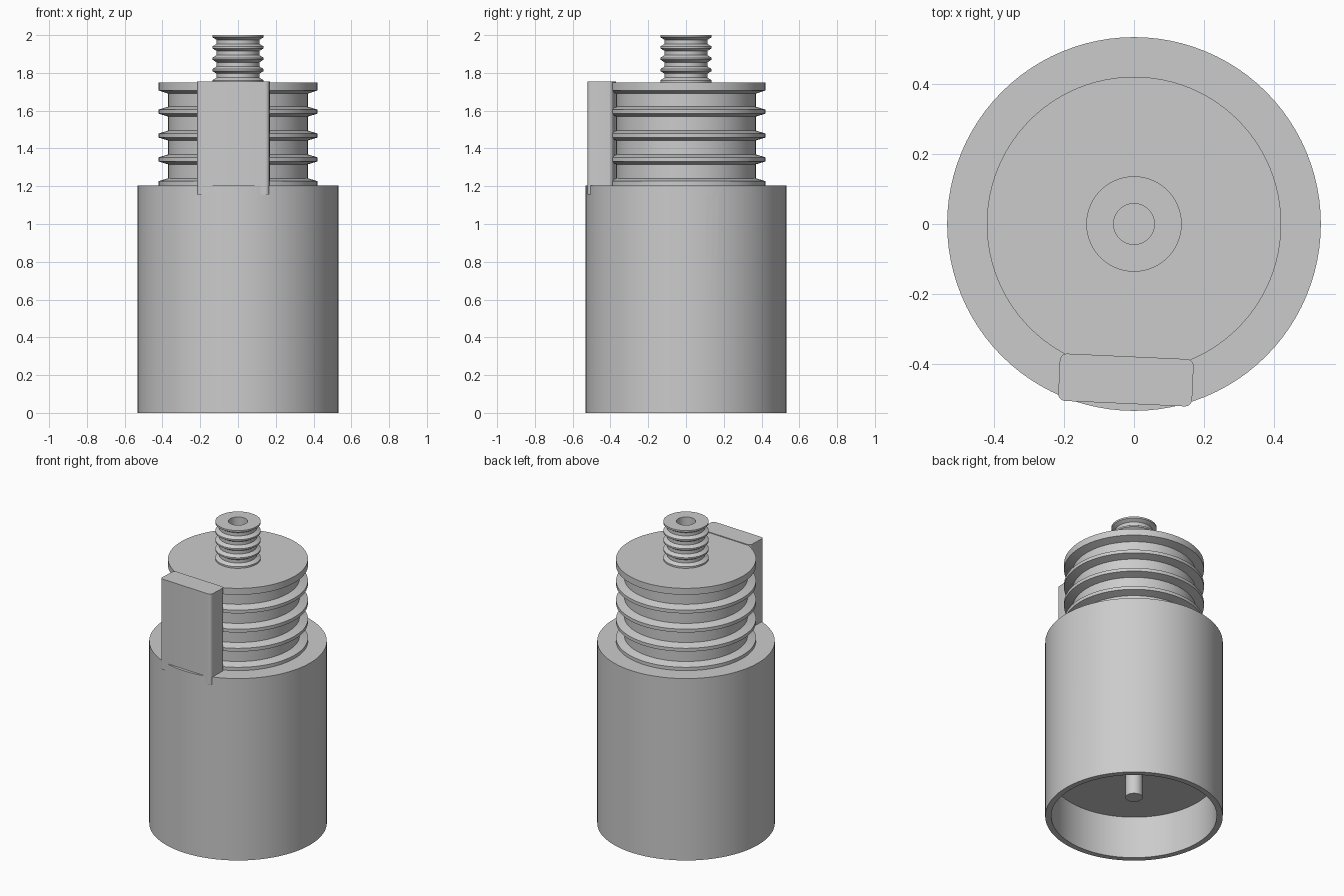
import bpy, bmesh, math
from mathutils import Matrix, Vector

if "Cube" in bpy.data.objects:
    bpy.data.objects.remove(bpy.data.objects["Cube"])

SEGMENTS = 96
grey = bpy.data.materials.new("plain_grey")
grey.diffuse_color = (0.6, 0.6, 0.6, 1)
grey.use_nodes = True
grey.node_tree.nodes["Principled BSDF"].inputs["Base Color"].default_value = grey.diffuse_color


def add_object(name, bm, smooth=True):
    bmesh.ops.recalc_face_normals(bm, faces=bm.faces)
    mesh = bpy.data.meshes.new(name)
    bm.to_mesh(mesh)
    bm.free()
    mesh.materials.append(grey)
    obj = bpy.data.objects.new(name, mesh)
    bpy.context.collection.objects.link(obj)
    if smooth:
        smooth_object(obj)
    return obj


def smooth_object(obj):
    bpy.ops.object.select_all(action='DESELECT')
    obj.select_set(True)
    bpy.context.view_layer.objects.active = obj
    bpy.ops.object.shade_smooth_by_angle(angle=math.radians(25))


def lathe(name, profile, smooth=True):
    """Spin a list of (radius, height) points around the z axis."""
    bm = bmesh.new()
    verts = [bm.verts.new((r, 0, z)) for r, z in profile]
    edges = [bm.edges.new(pair) for pair in zip(verts, verts[1:])]
    bmesh.ops.spin(bm, geom=verts + edges, cent=(0, 0, 0), axis=(0, 0, 1),
                   angle=math.tau, steps=SEGMENTS, use_duplicate=False)
    bmesh.ops.remove_doubles(bm, verts=bm.verts, dist=1e-5)
    return add_object(name, bm, smooth)


def ridge(core, tip, z, base_half, tip_half):
    """Four profile points of one ring, from low to high."""
    return [(core, z - base_half), (tip, z - tip_half),
            (tip, z + tip_half), (core, z + base_half)]


# Main body with a recess underneath and a centre pin
body = lathe("body", [(0, 0.13), (0.052, 0.13), (0.052, 0.28), (0.497, 0.28),
                      (0.497, 0), (0.533, 0), (0.533, 1.205), (0, 1.205)], False)

# Small round hole drilled radially into the side
angle = math.asin(0.135 / 0.533)
outward = Vector((math.cos(angle), math.sin(angle), 0))
bm = bmesh.new()
bmesh.ops.create_cone(bm, cap_ends=True, segments=32, radius1=0.05, radius2=0.05,
                      depth=0.4)
bm.transform(Matrix.Translation(outward * 0.54 + Vector((0, 0, 1.105)))
             @ outward.to_track_quat('Z', 'Y').to_matrix().to_4x4())
cutter = add_object("side_hole_cutter", bm, False)
cutter.hide_render = True
cut = body.modifiers.new("side_hole", 'BOOLEAN')
cut.operation = 'DIFFERENCE'
cut.solver = 'EXACT'
cut.object = cutter
bpy.context.view_layer.objects.active = body
bpy.ops.object.modifier_apply(modifier=cut.name)
bpy.data.objects.remove(cutter)
smooth_object(body)

# Ringed neck with a flat top flange
neck = [(0, 1.18), (0.42, 1.18), (0.42, 1.227), (0.37, 1.242)]
for i in range(3):
    neck += ridge(0.37, 0.42, 1.342 + 0.1265 * i, 0.026, 0.011)
neck += [(0.37, 1.69), (0.42, 1.707), (0.42, 1.75), (0, 1.75)]
lathe("ringed_neck", neck)

# Ringed stem with a blind centre hole
stem = [(0, 1.735), (0.136, 1.735), (0.136, 1.761), (0.113, 1.775)]
for i in range(3):
    stem += ridge(0.113, 0.136, 1.815 + 0.06 * i, 0.019, 0.005)
stem += [(0.113, 1.975), (0.136, 1.989), (0.136, 2.0), (0.058, 2.0),
         (0.058, 1.755), (0, 1.755)]
lathe("ringed_stem", stem)

# Front block with rounded upright edges, turned slightly
bm = bmesh.new()
bmesh.ops.create_cube(bm, size=1)
bm.transform(Matrix.Diagonal((0.382, 0.135, 0.6, 1)))
upright = [e for e in bm.edges
           if abs(e.verts[0].co.z - e.verts[1].co.z) > 0.1]
bmesh.ops.bevel(bm, geom=upright, offset=0.02, segments=5, profile=0.5,
                affect='EDGES')
bm.transform(Matrix.Translation((-0.023, -0.445, 1.455))
             @ Matrix.Rotation(math.radians(-2.6), 4, 'Z'))
add_object("front_block", bm)
